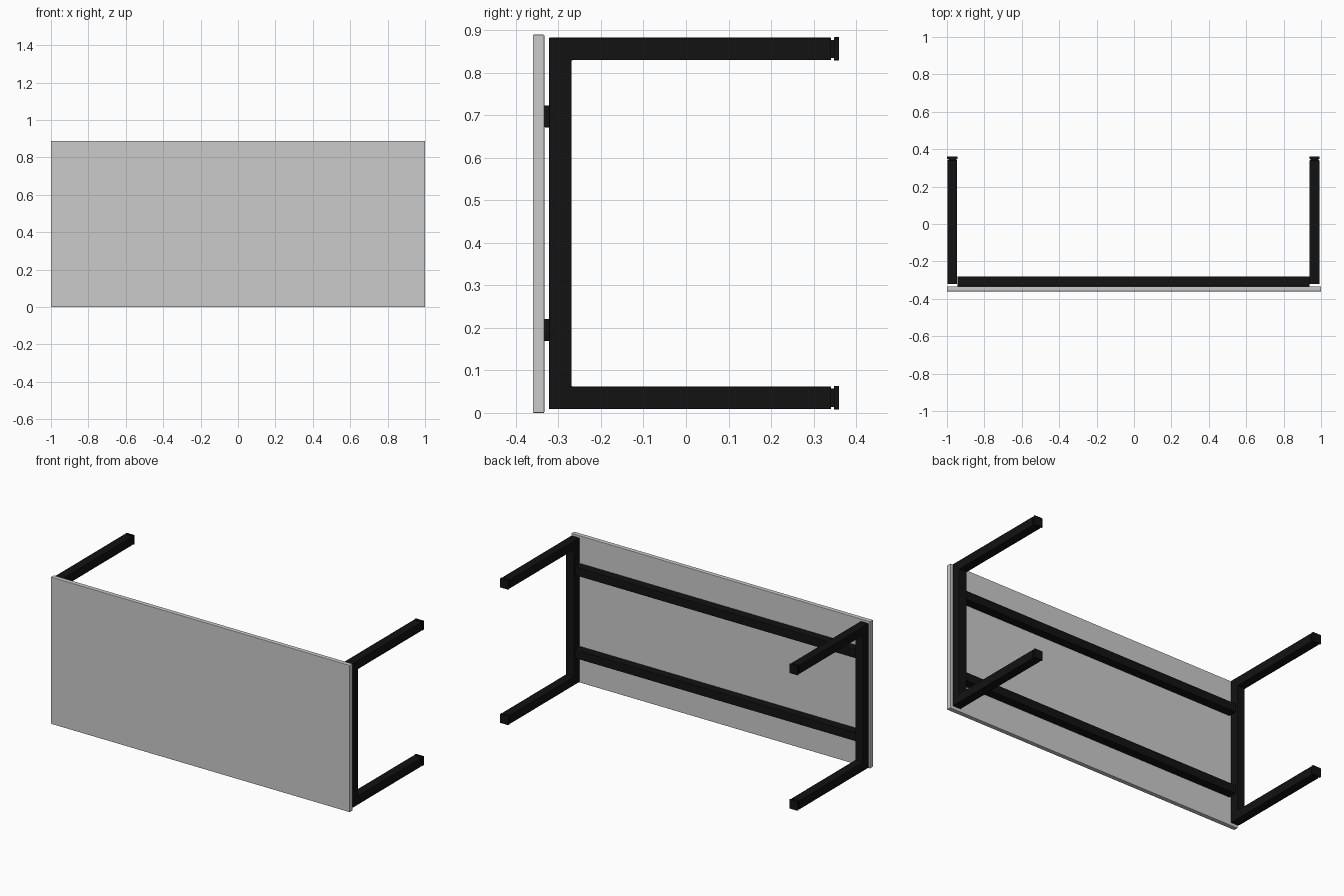
import bpy, bmesh

if "Cube" in bpy.data.objects:
    bpy.data.objects.remove(bpy.data.objects["Cube"])

black = bpy.data.materials.new("black_metal")
black.diffuse_color = (0.006, 0.006, 0.006, 1)
black.use_nodes = True
black.node_tree.nodes["Principled BSDF"].inputs["Base Color"].default_value = black.diffuse_color


def finish(name, bm, mat=None, bevel=0.0):
    bmesh.ops.recalc_face_normals(bm, faces=bm.faces[:])
    me = bpy.data.meshes.new(name)
    bm.to_mesh(me)
    bm.free()
    ob = bpy.data.objects.new(name, me)
    bpy.context.collection.objects.link(ob)
    if mat:
        me.materials.append(mat)
    if bevel:
        m = ob.modifiers.new("edge", 'BEVEL')
        m.width = bevel
        m.segments = 2
        m.limit_method = 'ANGLE'
    return ob


def box(name, lo, hi, mat=None, bevel=0.0):
    bm = bmesh.new()
    bmesh.ops.create_cube(bm, size=1)
    for v in bm.verts:
        v.co = [(a + b) / 2 + c * (b - a) for a, b, c in zip(lo, hi, v.co)]
    return finish(name, bm, mat, bevel)


def side_frame(name, x0, x1):
    # U-shaped outline in y/z, extruded along x
    pts = [(-.322, .009), (.341, .009), (.341, .062), (-.269, .062),
           (-.269, .829), (.341, .829), (.341, .882), (-.322, .882)]
    bm = bmesh.new()
    f = bm.faces.new([bm.verts.new((x0, y, z)) for y, z in pts])
    ext = bmesh.ops.extrude_face_region(bm, geom=[f])["geom"]
    bmesh.ops.translate(bm, vec=(x1 - x0, 0, 0),
                        verts=[g for g in ext if isinstance(g, bmesh.types.BMVert)])
    return finish(name, bm, black, .002)


# Table top
box("table_top", (-1, -.36, 0), (1, -.333, .889), None, .002)

# Side frames with neck and foot pad at each leg end
for side, x0, x1 in (("left", -.998, -.945), ("right", .939, .992)):
    side_frame(side + "_frame", x0, x1)
    for pos, z0, z1 in (("lower", .009, .062), ("upper", .829, .882)):
        box(f"{side}_{pos}_foot_neck", (x0 + .005, .335, z0 + .005),
            (x1 - .005, .349, z1 - .005), black)
        box(f"{side}_{pos}_foot_pad", (x0 - .001, .348, z0 - .001),
            (x1 + .001, .36, z1 + .001), black, .001)

# Long rails under the top
for pos, z0, z1 in (("lower", .169, .221), ("upper", .671, .723)):
    box(pos + "_rail", (-.944, -.333, z0), (.939, -.28, z1), black, .002)
